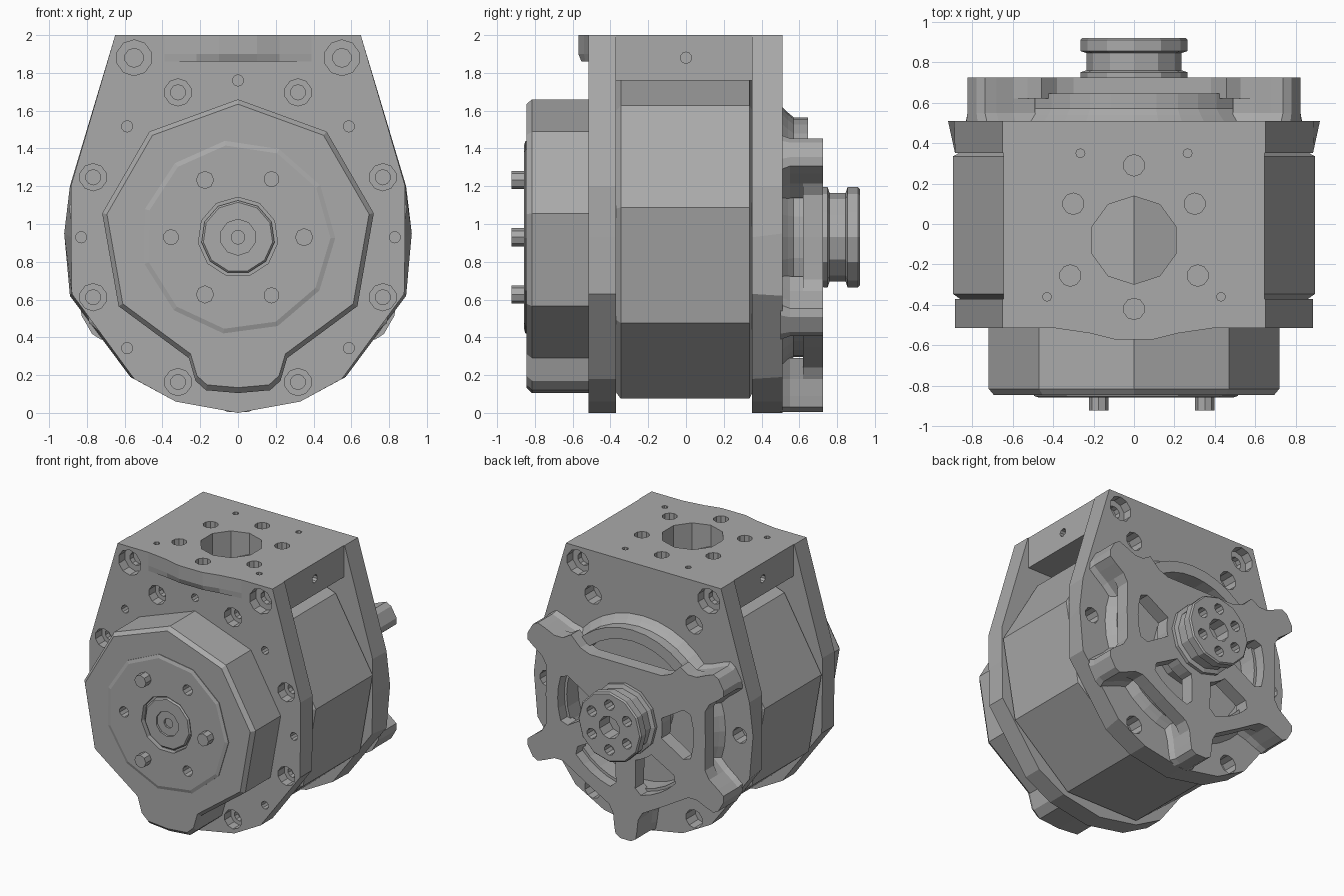
import bpy, bmesh
from math import sin, cos, radians
from mathutils import Vector

cube = bpy.data.objects.get("Cube")
if cube:
    bpy.data.objects.remove(cube)

CZ = 0.93   # height of the main axis

metal = bpy.data.materials.new("grey_metal")
metal.use_nodes = True
metal.diffuse_color = (0.4, 0.4, 0.4, 1)
metal.node_tree.nodes["Principled BSDF"].inputs["Base Color"].default_value = (0.4, 0.4, 0.4, 1)

AXES = {"x": lambda u, v, t: (t, u, v), "y": lambda u, v, t: (u, t, v), "z": lambda u, v, t: (u, v, t)}


def loft(name, rings, axis="y"):
    """Closed solid through rings of (points, position along axis)."""
    bm = bmesh.new()
    loops = [[bm.verts.new(AXES[axis](u, v, t)) for u, v in pts] for pts, t in rings]
    n = len(loops[0])
    for a, b in zip(loops, loops[1:]):
        for i in range(n):
            bm.faces.new((a[i], a[(i + 1) % n], b[(i + 1) % n], b[i]))
    bm.faces.new(loops[0])
    bm.faces.new(loops[-1])
    bmesh.ops.recalc_face_normals(bm, faces=bm.faces)
    mesh = bpy.data.meshes.new(name)
    bm.to_mesh(mesh)
    bm.free()
    mesh.materials.append(metal)
    ob = bpy.data.objects.new(name, mesh)
    bpy.context.collection.objects.link(ob)
    return ob


def ngon(r, n, centre=(0, CZ), start=90):
    return [(centre[0] + r * cos(radians(start + 360 * i / n)),
             centre[1] + r * sin(radians(start + 360 * i / n))) for i in range(n)]


def prism(name, pts, a, b, axis="y"):
    return loft(name, [(pts, a), (pts, b)], axis)


def lathe(name, profile, n, centre=(0, CZ), axis="y", start=90):
    return loft(name, [(ngon(r, n, centre, start), t) for r, t in profile], axis)


def hole(centre, r, a, b, axis="y", n=10):
    return lathe("hole_cutter", [(r, a), (r, b)], n, centre, axis)


def polar(r, deg):
    return (r * cos(radians(deg)), CZ + r * sin(radians(deg)))


def mirrored(half):
    return half + [(-x, z) for x, z in reversed(half) if x > 0]


def cut(targets, cutters):
    """Subtract all cutters, then drop them."""
    bm = bmesh.new()
    for c in cutters:
        bm.from_mesh(c.data)
        bpy.data.objects.remove(c)
    mesh = bpy.data.meshes.new("cutter")
    bm.to_mesh(mesh)
    bm.free()
    helper = bpy.data.objects.new("cutter", mesh)
    helper.hide_render = True
    bpy.context.collection.objects.link(helper)
    for ob in targets:
        mod = ob.modifiers.new("cut", "BOOLEAN")
        mod.operation, mod.solver, mod.object = "DIFFERENCE", "EXACT", helper
    bpy.context.view_layer.update()
    deps = bpy.context.evaluated_depsgraph_get()
    done = [bpy.data.meshes.new_from_object(ob.evaluated_get(deps)) for ob in targets]
    for ob, m in zip(targets, done):
        ob.modifiers.clear()
        ob.data = m
    bpy.data.objects.remove(helper)


# Housing: two flanges, coarse drum and top block
front_outline = mirrored([(.65, 2), (.885, 1.2), (.885, .93), (.88, .63), (.55, .18), (.33, .06), (0, 0)])
rear_outline = mirrored([(.65, 2), (.89, 1.2), (.92, .95), (.89, .62), (.57, .19), (.33, .06), (0, 0)])
front_flange = prism("front_flange", front_outline, -.515, -.37)
rear_flange = loft("rear_flange", [(front_outline, .35), (rear_outline, .51)])
lathe("drum", [(.86, -.38), (.91, -.345), (.91, .335), (.86, .36)], 9)
block = prism("top_block", [(-.645, 1.76), (.645, 1.76), (.645, 2), (-.645, 2)], -.37, .35)
lip = [(-.39, -.515), (-.22, -.54), (-.1, -.57), (.1, -.57), (.22, -.54), (.39, -.515)]
low_lip = [(x, -.515 + (y + .515) * .7) for x, y in lip]
loft("front_lip", [(low_lip, 1.86), (lip, 1.9), (lip, 2)], "z")

# Bolt holes in the flanges
cutters = []
for s in (-1, 1):
    for face, inward in ((-.53, 1), (.53, -1)):
        for r_bore, r_pin, depth in ((.095, .05, .09),):
            cutters.append(lathe("hole_cutter", [(r_bore, face), (r_bore, face + inward * depth),
                           (r_pin, face + inward * depth), (r_pin, face + inward * .13)], 10, (s * .55, 1.88)))
for i in range(8):
    cutters.append(lathe("hole_cutter", [(.072, -.53), (.072, -.44), (.04, -.44), (.04, -.4)],
                         10, polar(.83, 22.5 + 45 * i)))
    if i != 6:
        cutters.append(hole(polar(.83, 45 * i), .03, -.53, -.42))
for i in range(6):
    if i * 60 % 180:
        cutters.append(hole(polar(.85, 60 * i), .07, .4, .53))
    else:
        cutters.append(hole(polar(.81, 60 * i), .06, .4, .53))

# Port and holes in the top, small hole in each side
cutters.append(hole((0, -.08), .218, 1.7, 2.02, "z"))
for x, y in ((0, .29), (-.3, .1), (.3, .1), (-.315, -.255), (.315, -.255), (0, -.42)):
    cutters.append(hole((x, y), .053, 1.88, 2.02, "z"))
for x, y in ((-.265, .35), (.265, .35), (-.43, -.36), (.43, -.36)):
    cutters.append(hole((x, y), .022, 1.93, 2.02, "z", 8))
for s in (-1, 1):
    cutters.append(hole((0, 1.88), .03, s * .55, s * .7, "x"))
cut([front_flange, rear_flange, block], cutters)

# Front cap with a foot at the bottom
cap_half = [polar(r, a) for r, a in ((.73, 90), (.73, 50), (.73, 10), (.73, -30))]
cap = mirrored([(max(x, 0) if x > .01 else 0, z) for x, z in cap_half]
               + [(.26, .29), (.225, .17), (.17, .12), (0, .105)])
cap_in = [(x * .965, CZ + (z - CZ) * .965) for x, z in cap]
front_cap = loft("front_cap", [(cap, -.5), (cap, -.815), (cap_in, -.845)])
disc = lathe("output_disc", [(.515, -.83), (.515, -.85), (.49, -.858)], 11, start=65)
cutters = [hole((0, CZ), .212, -.82, -.9, n=11)]
for i in range(6):
    if i % 2:
        cutters.append(hole(polar(.355, 60 * i), .04, -.75, -.9))
cut([front_cap, disc], cutters)
hub = lathe("front_hub", [(.195, -.8), (.195, -.84), (.185, -.85)], 11)
cut([hub], [lathe("hole_cutter", [(.095, -.9), (.095, -.835), (.037, -.835), (.037, -.81)], 10)])
for i in range(0, 6, 2):
    lathe("drive_pin", [(.048, -.8), (.048, -.923)], 8, polar(.35, 60 * i))

# Rear spider: outline with five rounded lugs, flat edge at the top
ARMS = (30, -30, -90, -150, -210)


def arm_points(angle, shape):
    a = radians(angle)
    return [(r * cos(a) + w * sin(a), CZ + r * sin(a) - w * cos(a)) for r, w in shape]


lug = [(.84, -.095), (.9, -.085), (.925, -.045), (.925, .045), (.9, .085), (.84, .095)]
outline = []
for a in ARMS:
    outline += arm_points(a, [(.65, -.21), (.69, -.14), (.75, -.105)] + lug + [(.75, .105), (.69, .14), (.65, .21)])
    if a != ARMS[-1]:
        outline.append(polar(.67, a - 30))
outline += [(-.38, 1.36), (-.3, 1.33), (.3, 1.33), (.38, 1.36)]
plate = prism("rear_spider", outline, .62, .725)
windows = []
for a in (0, -60, -120, -180):
    arc = [polar(.57, a + d) for d in (-21, -17, -8, 0, 8, 17, 21)]
    arc[0], arc[-1] = polar(.52, a - 21), polar(.52, a + 21)
    arc += [polar(.31, a + d) for d in (14, 7, -7, -14)]
    windows.append(prism("window_cutter", arc, .5, .8))
cut([plate], windows)
for a in ARMS:
    foot = [(.64, -.13), (.75, -.105)] + lug + [(.75, .105), (.64, .13)]
    wide = [(r, w * 1.25) for r, w in foot]
    loft("lug_foot", [(arm_points(a, wide), .5), (arm_points(a, foot), .55), (arm_points(a, foot), .63)])

# Ring wall behind the spider
wall = lathe("rear_wall", [(.7, .5), (.66, .54), (.635, .57), (.635, .645)], 36)
cut([wall], [lathe("bore_cutter", [(.55, .4), (.55, .8)], 36)])

# Rear coupling
coupling = lathe("rear_coupling", [(.25, .5), (.265, .73), (.265, .75), (.235, .76), (.235, .845),
                                   (.265, .855), (.265, .91), (.255, .92)], 12)
cutters = [hole((0, CZ), .085, .8, 1)]
cutters += [hole(polar(.17, 30 + 60 * i), .04, .84, 1) for i in range(6)]
cut([coupling], cutters)
